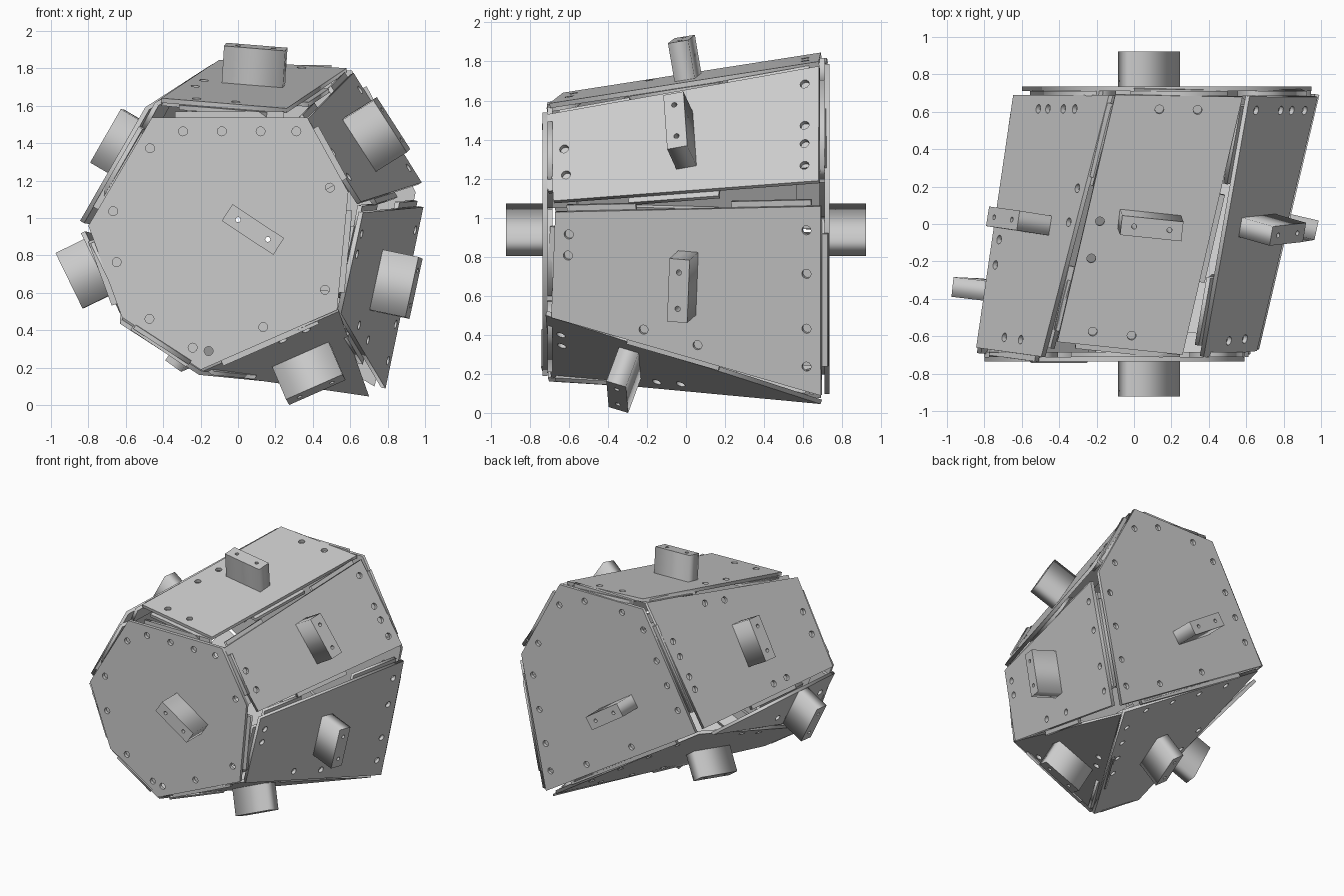
import bpy, bmesh, math
from mathutils import Vector, Matrix

if "Cube" in bpy.data.objects:
    bpy.data.objects.remove(bpy.data.objects["Cube"])

T = 0.025                      # sheet thickness
CORE = Vector((0, 0, 0.95))    # inside point, used to point normals outward


def circle(p, r, n=12):
    return [(p[0] + r * math.cos(i * math.tau / n), p[1] + r * math.sin(i * math.tau / n)) for i in range(n)]


def extrude_profile(name, loops, frame, z0, z1):
    """Flat outline (first loop) with holes (other loops), extruded from z0 to z1 in a local frame."""
    cu = bpy.data.curves.new(name, 'CURVE')
    cu.dimensions = '2D'
    cu.fill_mode = 'BOTH'
    cu.extrude = (z1 - z0) / 2
    for loop in loops:
        sp = cu.splines.new('POLY')
        sp.points.add(len(loop) - 1)
        for pt, co in zip(sp.points, loop):
            pt.co = (co[0], co[1], 0, 1)
        sp.use_cyclic_u = True
    tmp = bpy.data.objects.new(name + "_outline", cu)
    bpy.context.collection.objects.link(tmp)
    dg = bpy.context.evaluated_depsgraph_get()
    me = bpy.data.meshes.new_from_object(tmp.evaluated_get(dg))
    bpy.data.objects.remove(tmp)
    bm = bmesh.new()
    bm.from_mesh(me)
    bmesh.ops.remove_doubles(bm, verts=bm.verts, dist=1e-5)
    bmesh.ops.recalc_face_normals(bm, faces=bm.faces)
    bm.transform(frame @ Matrix.Translation((0, 0, (z0 + z1) / 2)))
    bm.to_mesh(me)
    bm.free()
    me.name = name
    ob = bpy.data.objects.new(name, me)
    bpy.context.collection.objects.link(ob)
    return ob


def panel(name, corners, holes, center=None, along=None, seams=None, lift=0.2):
    """Plate with screw holes, inner joint leaves along its edges and a drilled block on top."""
    pts = [Vector(c) for c in corners]
    mean = sum(pts, Vector()) / len(pts)
    n = Vector()
    for a, b in zip(pts, pts[1:] + pts[:1]):
        n += (a - mean).cross(b - mean)
    n.normalize()
    if n.dot(mean - CORE) < 0:
        n = -n
    c = Vector(center) if center else mean
    c -= n * (c - mean).dot(n)
    e = Vector(along) if along else pts[1] - pts[0]
    e = (e - n * e.dot(n)).normalized()
    f = n.cross(e)
    frame = Matrix((e, f, n)).transposed().to_4x4()
    frame.translation = c
    flat = [Vector(((p - c).dot(e), (p - c).dot(f))) for p in pts]
    mid = sum(flat, Vector((0, 0))) / len(flat)
    drill = [circle((s * 0.095, 0), 0.014) for s in (-1, 1)]
    loops = [flat] + drill
    leaf_no = 0
    for i, a in enumerate(flat):
        b = flat[(i + 1) % len(flat)]
        d = b - a
        inn = Vector((-d.y, d.x)).normalized()
        if inn.dot(mid - a) < 0:
            inn = -inn
        # screw holes along this edge
        for t in holes.get(i, ()):
            loops.append(circle(a + d * t + inn * 0.075, 0.024))
        # joint leaves under this edge
        if d.length < 0.25:
            continue
        for t0, t1 in (seams or {}).get(i, [(0.15, 0.85)]):
            p, q = a + d * t0, a + d * t1
            leaf_no += 1
            extrude_profile(f"{name}_joint_leaf_{leaf_no}",
                            [[p - inn * 0.03, q - inn * 0.03, q + inn * 0.12, p + inn * 0.12]],
                            frame, -2 * T, -T)
    extrude_profile(name, loops, frame, -T, 0)
    # block with two drilled holes
    w, h = 0.165, 0.053
    extrude_profile(name + "_block", [[(-w, -h), (w, -h), (w, h), (-w, h)]] + drill, frame, 0, lift)


# Front seven-sided and back five-sided end plates
front = [(-.46, 1.55), (.37, 1.55), (.59, 1.15), (.53, .52), (-.2, .2), (-.62, .48), (-.8, .97)]
back = [(-.13, 1.8), (.61, 1.8), (.95, 1.15), (.73, .11), (-.6, .93)]
panel("front_plate", [(x, -.735, z) for x, z in front],
      {0: (.2, .45, .7, .93), 1: (.85,), 2: (.84,), 3: (.5, .9), 4: (.2, .75), 5: (.55,), 6: (.2, .78)},
      (.08, -.735, .95), (.83, 0, -.55), lift=0.187)
panel("back_plate", [(x, .735, z) for x, z in back],
      {0: (.25, .7), 1: (.2, .75), 2: (.15, .4, .65, .85), 3: (.3, .6), 4: (.2, .4, .6, .85)},
      (.08, .735, .95), (.83, 0, -.55), lift=0.187)

# Four-sided panels, corners listed front edge first, then back edge
quad = {1: [(.28, .62)], 3: [(.04, .34), (.7, .96)]}
panel("top_panel",
      [(-.41, -.63, 1.65), (.26, -.7, 1.6), (.58, .68, 1.81), (-.1, .69, 1.86)],
      {0: (.27, .58), 2: (.35, .65), 3: (.5, .65)}, seams=quad)
panel("upper_right_panel",
      [(.37, -.71, 1.54), (.66, -.68, 1.1), (.98, .68, 1.2), (.62, .68, 1.79)],
      {0: (.43, .73), 2: (.15, .34, .5, .86)}, seams=quad)
panel("lower_right_panel",
      [(.67, -.67, 1.04), (.55, -.69, .5), (.79, .69, .1), (.99, .69, 1.07)],
      {0: (.2, .4), 1: (.33, .53), 2: (.15, .35, .64, .87)}, seams=quad)
panel("upper_left_panel",
      [(-.49, -.71, 1.6), (-.85, -.66, 1.0), (-.64, .69, .96), (-.14, .69, 1.84)],
      {0: (.35, .6), 1: (.33, .43), 2: (.28, .38, .54, .66), 3: (.37, .5)}, seams=quad)
panel("bottom_panel",
      [(-.21, -.7, .17), (-.63, -.7, .45), (-.6, .69, .9), (.67, .69, .09)],
      {1: (.4, .55), 2: (.2, .4, .6, .8), 3: (.2, .35, .5, .65)},
      along=(.45, 1.39, .2), seams=quad)

# Tapered panels that narrow toward the back
tri = {1: [(.25, .6)], 2: [(.4, .75)], 3: [(.4, .75)]}
panel("lower_front_panel",
      [(.54, -.72, .51), (-.2, -.69, .19), (.6, .53, .07), (.70, .69, .06)],
      {0: (.25, .42), 1: (.47, .57)}, center=(.345, -.29, .26), seams=tri)
panel("lower_left_panel",
      [(-.84, -.69, .93), (-.63, -.7, .5), (-.66, .6, .88)],
      {0: (.35, .65), 1: (.3, .4)}, center=(-.73, -.36, .76), seams=tri)

# Rest the lowest point on the ground
low = min(v.co.z for o in bpy.data.objects for v in o.data.vertices)
for o in bpy.data.objects:
    o.data.transform(Matrix.Translation((0, 0, -low)))
